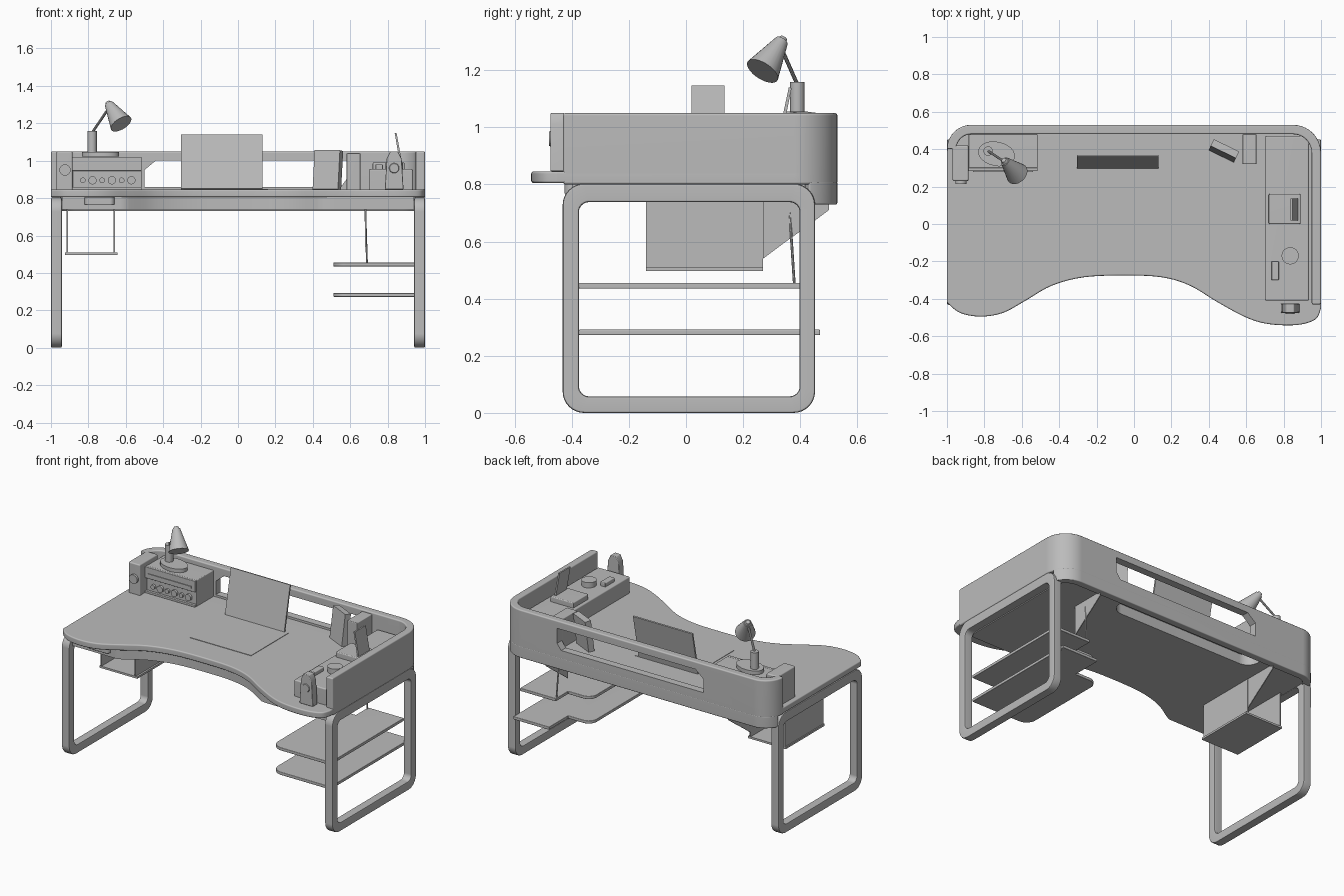
import bpy, bmesh, math
from mathutils import Vector, Matrix

if "Cube" in bpy.data.objects:
    bpy.data.objects.remove(bpy.data.objects["Cube"])

GREY = (0.5, 0.5, 0.5, 1)
grey = bpy.data.materials.new("plain grey")
grey.use_nodes = True
grey.diffuse_color = GREY
grey.node_tree.nodes["Principled BSDF"].inputs["Base Color"].default_value = GREY


def finish(name, bm, bevel=0, segments=3, cutter=None):
    bmesh.ops.recalc_face_normals(bm, faces=bm.faces)
    mesh = bpy.data.meshes.new(name)
    bm.to_mesh(mesh)
    bm.free()
    obj = bpy.data.objects.new(name, mesh)
    bpy.context.collection.objects.link(obj)
    mesh.materials.append(grey)
    bpy.ops.object.select_all(action="DESELECT")
    obj.select_set(True)
    bpy.context.view_layer.objects.active = obj
    if bevel:
        mod = obj.modifiers.new("soft edges", "BEVEL")
        mod.width, mod.segments, mod.limit_method = bevel, segments, "ANGLE"
        mod.angle_limit = math.radians(40)
        bpy.ops.object.modifier_apply(modifier=mod.name)
    if cutter:
        cut = obj.modifiers.new("opening", "BOOLEAN")
        cut.operation, cut.object, cut.solver = "DIFFERENCE", cutter, "EXACT"
        bpy.ops.object.modifier_apply(modifier=cut.name)
        bpy.data.objects.remove(cutter)
    bpy.ops.object.shade_smooth_by_angle(angle=math.radians(35))
    obj.modifiers.new("even shading", "WEIGHTED_NORMAL").keep_sharp = True
    return obj


def prism(name, pts, a, b, axis="z", bevel=0, cutter=None):
    """Extrude a 2D outline from a to b along an axis."""
    place = {"z": lambda p, d: (p[0], p[1], d), "y": lambda p, d: (p[0], d, p[1]),
             "x": lambda p, d: (d, p[0], p[1])}[axis]
    bm = bmesh.new()
    low = bm.faces.new([bm.verts.new(place(p, a)) for p in pts])
    top = bmesh.ops.extrude_face_region(bm, geom=[low])["geom"]
    shift = Vector(place((0, 0), b - a))
    bmesh.ops.translate(bm, verts=[v for v in top if isinstance(v, bmesh.types.BMVert)], vec=shift)
    return finish(name, bm, bevel, cutter=cutter)


def box(name, x, y, z, bevel=0):
    return prism(name, [(x[0], y[0]), (x[1], y[0]), (x[1], y[1]), (x[0], y[1])], z[0], z[1], "z", bevel)


def rod(name, a, b, r1, r2=None, sides=24):
    a, b = Vector(a), Vector(b)
    turn = (b - a).to_track_quat("Z", "Y").to_matrix().to_4x4()
    bm = bmesh.new()
    bmesh.ops.create_cone(bm, cap_ends=True, segments=sides, radius1=r1, radius2=r1 if r2 is None else r2,
                          depth=(b - a).length, matrix=Matrix.Translation((a + b) / 2) @ turn)
    return finish(name, bm)


def arc(cx, cy, r, start, end, n=8):
    return [(cx + r * math.cos(math.radians(start + (end - start) * i / n)),
             cy + r * math.sin(math.radians(start + (end - start) * i / n))) for i in range(n + 1)]


def rounded(x, y, r):
    return (arc(x[0] + r, y[0] + r, r, 180, 270) + arc(x[1] - r, y[0] + r, r, 270, 360)
            + arc(x[1] - r, y[1] - r, r, 0, 90) + arc(x[0] + r, y[1] - r, r, 90, 180))


def smooth_path(pts, n=5):
    """Catmull-Rom through the given points."""
    v = [Vector(p) for p in [pts[0]] + pts + [pts[-1]]]
    out = []
    for p0, p1, p2, p3 in zip(v, v[1:], v[2:], v[3:]):
        for i in range(n):
            t = i / n
            out.append(tuple(0.5 * (2 * p1 + (p2 - p0) * t + (2 * p0 - 5 * p1 + 4 * p2 - p3) * t * t
                                    + (3 * p1 - p0 - 3 * p2 + p3) * t ** 3)))
    return out + [pts[-1]]


# desktop with wavy front edge
front = smooth_path([(-1, -0.42), (-0.93, -0.475), (-0.82, -0.495), (-0.7, -0.475), (-0.58, -0.41),
                     (-0.44, -0.33), (-0.27, -0.285), (-0.05, -0.275), (0.15, -0.285), (0.3, -0.33),
                     (0.45, -0.42), (0.6, -0.5), (0.72, -0.535), (0.87, -0.54), (0.97, -0.51), (1, -0.45)])
back = arc(0.86, 0.38, 0.14, 0, 90) + arc(-0.86, 0.38, 0.14, 90, 180)
prism("desktop", front + back, 0.805, 0.846, bevel=0.008)

# body under the desktop, with a cable notch at the back
body = [(-0.94, -0.4)] + [(x, max(y + 0.025, -0.4)) for x, y in front if abs(x) < 0.92] + [(0.94, -0.4)]
notch = arc(0.42, 0.46, 0.08, 0, -90) + arc(-0.5, 0.46, 0.08, 270, 180)
prism("under_body", body + [(0.94, 0.45), (0.88, 0.49), (0.5, 0.49)] + notch
      + [(-0.58, 0.49), (-0.88, 0.49), (-0.94, 0.45)], 0.738, 0.81)

# surrounding wall, open in the middle of the back
outer = [(1, -0.43)] + arc(0.85, 0.38, 0.15, 0, 90) + arc(-0.87, 0.4, 0.13, 90, 180)
inner = [(-0.95, 0.4)] + arc(-0.87, 0.4, 0.08, 180, 90) + arc(0.85, 0.38, 0.1, 90, 0) + [(0.95, -0.43)]
window = prism("window_cutter", [(-0.5, 0.86), (0.55, 0.86), (0.58, 0.9), (0.58, 1.0), (-0.44, 1.0),
                                 (-0.5, 0.95)], 0.3, 0.8, "y")
prism("surround_wall", outer + inner, 0.8, 1.05, bevel=0.018, cutter=window)

# lower back apron
apron = (arc(0.85, 0.38, 0.15, 20, 90) + arc(-0.87, 0.4, 0.13, 90, 160)
         + arc(-0.87, 0.4, 0.08, 160, 90) + arc(0.85, 0.38, 0.1, 90, 20))
prism("back_apron", apron, 0.73, 0.81, bevel=0.006)

# looped side legs
for side, x0, x1 in (("right", -1, -0.942), ("left", 0.942, 1)):
    big, small = rounded((-0.432, 0.452), (0, 0.803), 0.075), rounded((-0.375, 0.398), (0.058, 0.738), 0.035)
    bm = bmesh.new()
    loops = [[bm.verts.new((x, *p)) for p in ring]
             for ring, x in ((big, x0), (big, x1), (small, x1), (small, x0))]
    for k in range(4):
        a, b = loops[k], loops[(k + 1) % 4]
        for i in range(len(a)):
            j = (i + 1) % len(a)
            bm.faces.new((a[i], a[j], b[j], b[i]))
    finish(side + "_leg_loop", bm, 0.008, 2)

# stepped shelves between the legs
for label, z, rear in (("upper", 0.435, 0.4), ("lower", 0.272, 0.47)):
    shelf = (arc(0.58, -0.305, 0.07, 180, 270) + [(0.945, -0.375), (0.945, rear), (0.68, rear), (0.68, 0.27)]
             + arc(0.57, 0.21, 0.06, 90, 180))
    prism(label + "_shelf", shelf, z, z + 0.02, bevel=0.004)

# hanging rack under the desk
box("rack_floor", (-0.925, -0.645), (-0.14, 0.27), (0.497, 0.51))
for label, x in (("outer", -0.918), ("inner", -0.665)):
    box("rack_side_" + label, (x, x + 0.008), (-0.14, 0.27), (0.5, 0.75))
gusset = [(0.27, 0.75), (0.5, 0.75), (0.5, 0.71), (0.42, 0.65), (0.35, 0.6), (0.27, 0.54)]
for label, x in (("right", -0.665), ("left", 0.68)):
    prism("back_gusset_" + label, gusset, x, x + 0.006, "x")
rod("cable", (0.68, 0.36, 0.75), (0.69, 0.38, 0.44), 0.005, sides=8)
prism("cable_grip", rounded((-0.82, -0.66), (-0.425, -0.36), 0.025), 0.765, 0.806, bevel=0.004)

# upright holder and radio cabinet
box("upright_holder", (-0.97, -0.885), (0.23, 0.42), (0.84, 1.05), 0.008)
rod("holder_knob", (-0.925, 0.235, 0.95), (-0.925, 0.215, 0.95), 0.03)
box("radio_body", (-0.885, -0.515), (0.3, 0.48), (0.84, 1.02), 0.005)
box("radio_top_fascia", (-0.885, -0.515), (0.283, 0.302), (0.945, 1.02), 0.003)
box("radio_bottom_lip", (-0.885, -0.515), (0.283, 0.302), (0.845, 0.86), 0.003)
for i in range(6):
    x = -0.83 + i * 0.052
    rod("radio_knob", (x, 0.305, 0.895), (x, 0.285, 0.895), 0.022 if i % 2 else 0.015, sides=14)
box("radio_dial", (-0.86, -0.54), (0.278, 0.286), (0.967, 0.98))

# desk lamp
lamp_base = rod("lamp_base", (0, 0, -0.012), (0, 0, 0.012), 0.1)
lamp_base.scale = (1, 0.65, 1)
lamp_base.location = (-0.735, 0.375, 1.035)
lamp_base.rotation_euler.z = -0.2
rod("lamp_post", (-0.78, 0.39, 1.03), (-0.78, 0.39, 1.158), 0.025)
rod("lamp_arm", (-0.78, 0.39, 1.15), (-0.695, 0.335, 1.275), 0.007, sides=10)
tip, mouth = Vector((-0.69, 0.335, 1.302)), Vector((-0.625, 0.268, 1.197))
rod("lamp_shade", mouth, tip, 0.062, 0.024)
rod("lamp_cap", tip, tip + (tip - mouth) * 0.1, 0.019, 0.013)

# laptop
box("laptop_base", (-0.29, 0.16), (-0.09, 0.31), (0.844, 0.849))
prism("laptop_screen", [(0.298, 0.85), (0.31, 0.847), (0.37, 1.138), (0.36, 1.14)], -0.305, 0.132, "x")

# leaning frame and block at the back
frame = box("leaning_frame", (-0.075, 0.075), (-0.02, 0.02), (0, 0.21))
frame.location, frame.rotation_euler = (0.475, 0.38, 0.845), (-0.12, 0, -0.45)
box("corner_block", (0.58, 0.655), (0.32, 0.48), (0.84, 1.04), 0.005)

# raised organiser and its contents
box("organiser", (0.7, 0.935), (-0.41, 0.47), (0.84, 0.955), 0.008)
box("organiser_box", (0.72, 0.89), (0.0, 0.16), (0.95, 0.99), 0.006)
prism("tilted_tablet", [(0.872, 0.95), (0.884, 0.95), (0.848, 1.147), (0.838, 1.147)], 0.02, 0.135, "y")
rod("round_dish", (0.835, -0.17, 0.95), (0.835, -0.17, 0.99), 0.046)
box("small_case", (0.735, 0.775), (-0.3, -0.2), (0.95, 0.98), 0.005)
prism("speaker", [(0.785, 0.846), (0.885, 0.846), (0.875, 1.01), (0.855, 1.05), (0.815, 1.05), (0.795, 1.01)],
      -0.475, -0.425, "y", 0.005)
rod("speaker_cone", (0.835, -0.47, 0.96), (0.835, -0.48, 0.96), 0.03, 0.024)
